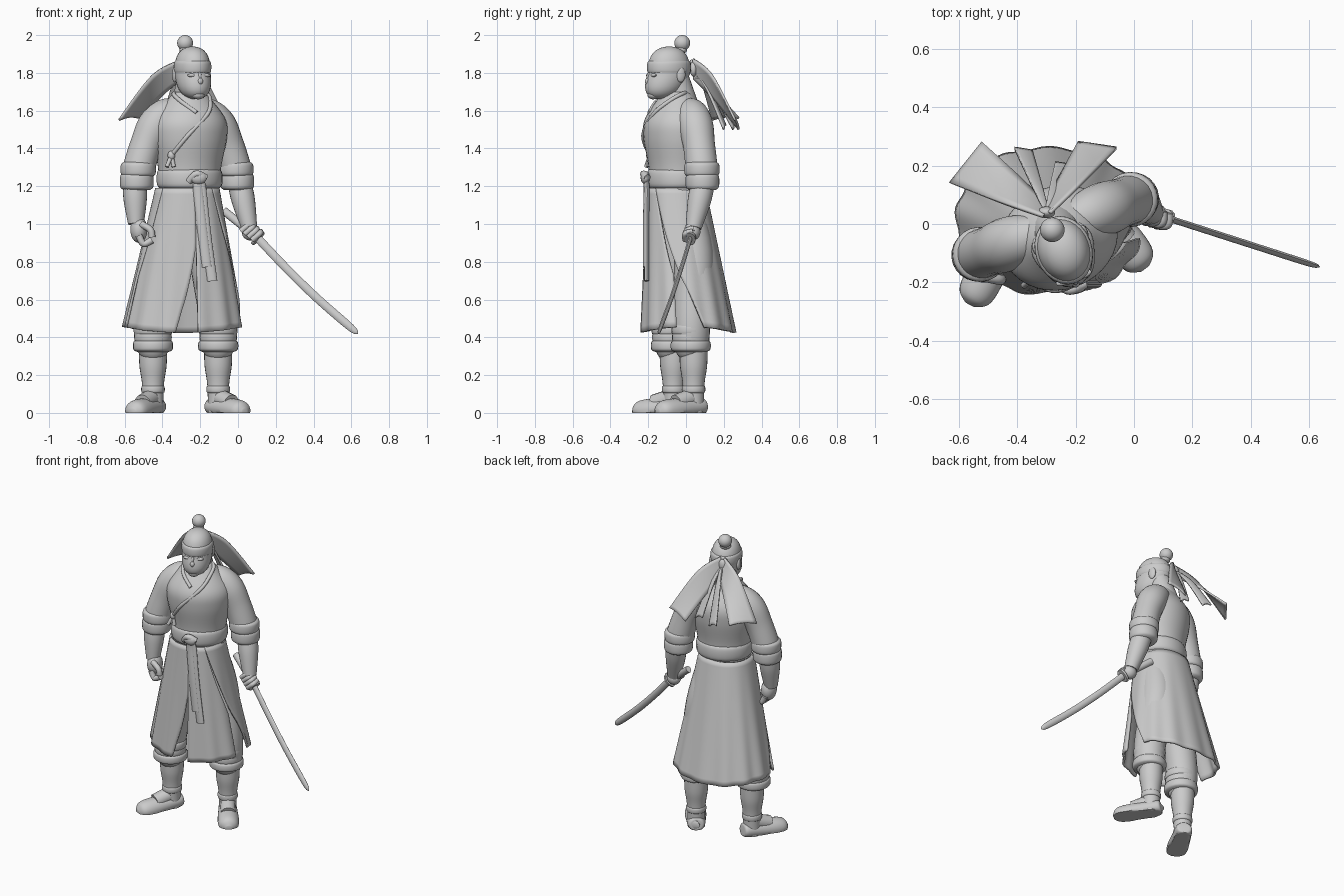
import bpy, bmesh, math
from mathutils import Vector, Matrix

cube = bpy.data.objects.get("Cube")
if cube:
    bpy.data.objects.remove(cube, do_unlink=True)

stone = bpy.data.materials.new("plain_grey")
stone.use_nodes = True
colour = (.6, .6, .6, 1)
stone.diffuse_color = colour
stone.node_tree.nodes["Principled BSDF"].inputs["Base Color"].default_value = colour

# The upper body is turned a little about the vertical
BODY = Matrix.Translation((-.27, -.01, 0)) @ Matrix.Rotation(math.radians(20), 4, 'Z')
WORLD = Matrix()
UP = Vector((0, 0, 1))
ACROSS = Vector((0, 1, 0))


def finish(name, bm, thickness=0):
    """Turn the bmesh into a smooth shaded object in the one material."""
    bmesh.ops.recalc_face_normals(bm, faces=bm.faces)
    mesh = bpy.data.meshes.new(name)
    bm.to_mesh(mesh)
    bm.free()
    mesh.materials.append(stone)
    part = bpy.data.objects.new(name, mesh)
    bpy.context.collection.objects.link(part)
    bpy.ops.object.select_all(action='DESELECT')
    part.select_set(True)
    bpy.context.view_layer.objects.active = part
    bpy.ops.object.shade_smooth_by_angle(angle=math.radians(50))
    if thickness:
        modifier = part.modifiers.new("thickness", 'SOLIDIFY')
        modifier.thickness = thickness
        modifier.offset = 0


def smooth(points, steps=6):
    """Pass a Catmull-Rom curve through tuples of any length."""
    ps = [Vector(p) for p in points]
    result = []
    for i in range(len(ps) - 1):
        a, b, c, d = ps[max(i - 1, 0)], ps[i], ps[i + 1], ps[min(i + 2, len(ps) - 1)]
        for k in range(steps):
            t = k / steps
            result.append(b + (c - a) * t / 2 + (a - b * 2.5 + c * 2 - d / 2) * t ** 2
                          + (b * 1.5 - a / 2 - c * 1.5 + d / 2) * t ** 3)
    return result + [ps[-1]]


def tube(name, points, flat=1, hint=ACROSS, frame=WORLD, sides=24):
    """Skin rings given as (x, y, z, radius); flat scales the second axis."""
    points = smooth(points)
    bm = bmesh.new()
    rings = []
    for i, p in enumerate(points):
        ahead, behind = points[min(i + 1, len(points) - 1)], points[max(i - 1, 0)]
        tangent = (ahead - behind).to_3d().normalized()
        side = tangent.cross(hint).normalized()
        other = side.cross(tangent) * flat
        ring = []
        for k in range(sides):
            a = math.tau * k / sides
            co = p.to_3d() + (side * math.cos(a) + other * math.sin(a)) * p[3]
            co.z = max(co.z, 0)
            ring.append(bm.verts.new(frame @ co))
        rings.append(ring)
    for low, high in zip(rings, rings[1:]):
        for k in range(sides):
            bm.faces.new((low[k], low[k - 1], high[k - 1], high[k]))
    bm.faces.new(rings[0])
    bm.faces.new(rings[-1])
    finish(name, bm)


def rod(name, points, radius, **options):
    tube(name, [(*p, radius) for p in points], sides=12, **options)


def roll(name, centre, radius, half, flat=1, frame=WORLD):
    """A rounded band around an upright limb."""
    x, y, z = centre
    tube(name, [(x, y, z + half * k, radius * f) for k, f in ((1, .8), (.6, 1), (-.6, 1), (-1, .8))],
         flat, frame=frame)


def ball(name, centre, size, frame=WORLD, shape=None):
    bm = bmesh.new()
    bmesh.ops.create_uvsphere(bm, u_segments=28, v_segments=18, radius=1,
                              matrix=Matrix.Translation(centre) @ Matrix.Diagonal((*size, 1)))
    for vert in bm.verts:
        if shape:
            shape(vert.co)
        vert.co = frame @ vert.co
    finish(name, bm)


def sheet(name, surface, columns, rows, thickness):
    """Cloth from a function of u across and v down."""
    bm = bmesh.new()
    grid = [[bm.verts.new(surface(u / columns, v / rows)) for u in range(columns + 1)]
            for v in range(rows + 1)]
    for upper, lower in zip(grid, grid[1:]):
        for u in range(columns):
            bm.faces.new((upper[u], upper[u + 1], lower[u + 1], lower[u]))
    finish(name, bm, thickness)


# Jacket, neck and belt
TORSO = [(0, -.04, z, radius) for z, radius in ((1.15, .16), (1.3, .17), (1.45, .2), (1.55, .195), (1.65, .125), (1.7, .08))]
TRUNK = .87
tube("jacket", TORSO, TRUNK, frame=BODY, sides=36)
tube("neck", [(0, 0, 1.6, .085), (0, -.05, 1.78, .07)], frame=BODY)
roll("belt", (0, -.04, 1.24), .173, .06, .9, BODY)


def on_torso(z, degrees):
    ring = min(smooth(TORSO, 30), key=lambda p: abs(p.z - z))
    a = math.radians(degrees)
    return ring.to_3d() + Vector((math.cos(a), math.sin(a) * TRUNK, 0)) * ring[3]


# Crossed collar and side fastening
for name, path in (("collar_over", ((1.69, 90), (1.69, 0), (1.65, -45), (1.58, -75), (1.47, -110), (1.36, -140))),
                   ("collar_under", ((1.69, 90), (1.69, 180), (1.65, 230), (1.59, 265)))):
    rod(name, [on_torso(*place) for place in path], .011, hint=UP, frame=BODY)
tie = on_torso(1.36, -140)
ball("jacket_knot", tie, (.02, .02, .025), BODY)
for sway in (-.03, .01):
    rod("jacket_tie", [tie, tie + Vector((sway, -.01, -.06))], .011, frame=BODY)


# Head with a square skull and forward jaw, its features, headband and bun
SKULL = Vector((0, -.085, 1.8))


def carve_skull(co):
    rise = (co.z - SKULL.z) / .14
    co.x *= 1 + .3 * rise * rise
    co.y = SKULL.y + (co.y - SKULL.y) * (1 + .25 * rise * rise) + .05 * min(0, rise)


ball("head", SKULL, (.093, .115, .14), BODY, carve_skull)
roll("headband", SKULL + UP * .03, .095, .04, 1.23, BODY)
for name, height, depth, size in (("nose", 1.755, .2, (.016, .02, .02)), ("nose_bridge", 1.78, .195, (.01, .016, .025)),
                                  ("lips", 1.72, .19, (.026, .014, .01)), ("chin", 1.685, .175, (.035, .03, .025))):
    ball(name, (0, -depth, height), size, BODY)
for s in (-1, 1):
    ball("brow", (s * .035, -.185, 1.787), (.03, .014, .01), BODY)
    ball("cheek", (s * .04, -.165, 1.75), (.025, .02, .02), BODY)
    ball("ear", (s * .087, -.05, 1.79), (.013, .025, .04), BODY)
ball("hair_bun", (-.28, -.02, 1.958), (.042, .042, .042))
ball("bun_base", (-.275, -.03, 1.92), (.035, .035, .02))

# Headband ribbons, each ending in a slanted edge; the broad ones twist
KNOT = Vector((-.3, .04, 1.82))
ball("headband_knot", KNOT, (.03, .02, .04))
for twist, corners in ((-1, ((-.63, .14, 1.55), (-.52, .28, 1.56))), (0, ((-.41, .26, 1.52), (-.35, .25, 1.5))),
                       (0, ((-.27, .21, 1.52), (-.21, .2, 1.5))), (1, ((-.19, .28, 1.5), (-.06, .26, 1.55)))):
    left, right = map(Vector, corners)
    spread = right - left
    middle = KNOT.lerp(left + spread / 2, .45) + UP * .035
    tilt = UP * .05 * twist
    edges = [smooth([KNOT + (spread * .1 + tilt) * side, middle + (spread * .3 + tilt) * side, end], 8)
             for side, end in ((-1, left), (1, right))]
    sheet("headband_ribbon", lambda u, v: edges[0][round(v * 16)].lerp(edges[1][round(v * 16)], u)
          + UP * .012 * math.sin(u * math.pi) * v, 6, 16, .012)

# Arms: sleeve, rolled cuff and forearm
for side, s, wrist in (("left", 1, (.06, .04, .98)), ("right", -1, (-.54, -.14, 1))):
    tube(side + "_sleeve", [(s * .05, 0, 1.61, .06), (s * .12, 0, 1.58, .085), (s * .18, 0, 1.52, .093),
                            (s * .23, 0, 1.42, .085), (s * .27, 0, 1.3, .085), (s * .28, 0, 1.24, .08)], frame=BODY)
    roll(side + "_cuff", (s * .275, 0, 1.29), .092, .04, frame=BODY)
    roll(side + "_cuff_edge", (s * .283, 0, 1.225), .088, .045, frame=BODY)
    elbow = BODY @ Vector((s * .295, 0, 1.22))
    wrist = Vector(wrist)
    tube(side + "_forearm", [(*elbow, .062), (*elbow.lerp(wrist, .4), .062), (*wrist, .042)])

# Right hand hangs half open
palm = Vector((-.525, -.14, .97))
ball("right_palm", palm, (.045, .055, .07))
for i in range(4):
    knuckle = palm + ACROSS * (i - 1.5) * .028 - UP * .03
    rod("right_finger", [knuckle, knuckle + Vector((.025, 0, -.045)), knuckle + Vector((.07, 0, -.025))], .018)
rod("right_thumb", [palm + Vector((.01, -.04, .03)), palm + Vector((.06, -.05, 0)), palm + Vector((.07, -.05, -.04))], .018)

# Sword held in the left fist
pommel, guard, tip = Vector((-.075, .08, 1.07)), Vector((.1, .025, .93)), Vector((.635, -.147, .42))
rod("sword_grip", [pommel, guard], .022, flat=.8)
rod("sword_guard", [guard, guard.lerp(tip, .02)], .045, flat=.65)
tube("sword_blade", [(*(guard.lerp(tip, t) - UP * .02 * math.sin(t * math.pi)), width)
                     for t, width in ((0, .022), (.3, .022), (.6, .022), (.93, .02), (1, .003))], .5, sides=8)
fist = pommel.lerp(guard, .8)
ball("left_palm", fist, (.045, .04, .045))
along = (guard - pommel).normalized()
for i in range(4):
    grip = fist + along * (i - 1.5) * .026
    rod("left_finger", [grip + Vector(step) for step in ((.025, .01, .025), (.02, -.03, .015), (-.02, -.03, -.02))], .015)


# Flared skirt with slits at the front and both sides
def on_skirt(degrees, t):
    a = math.radians(degrees)
    c, s = math.cos(a), math.sin(a)
    fold = 1 + .022 * t * math.sin(13 * a)
    return Vector((-.268 - .022 * t + (.163 + .15 * t) * fold * math.copysign(abs(c) ** .9, c),
                   -.052 + .062 * t + (.15 + .095 * t) * fold * math.copysign(abs(s) ** .9, s),
                   1.19 - .765 * t + .03 * t * c * c))


def panel(name, start, end, columns):
    sheet(name, lambda u, t: on_skirt(start(t) + (end(t) - start(t)) * u, t), columns, 24, .014)


panel("skirt_front_right", lambda t: 222 - 18 * min(1, 1.6 * t), lambda t: 282 - 30 * max(0, t - .4), 20)
panel("skirt_front_left", lambda t: 282, lambda t: 318 + 30 * min(1, 1.6 * t), 20)
panel("skirt_back", lambda t: -42 + 61 * t, lambda t: 222 - 30 * t, 60)

# Sash knot, bow and hanging ends that follow the skirt
knot = Vector((-.21, -.215, 1.245))
ball("sash_knot", knot, (.045, .025, .035))
rod("sash_bow", [knot + Vector(step) for step in ((-.05, .01, -.02), (-.01, -.01, .02), (.04, .01, 0))], .018)
for name, degrees, length in (("sash_long", 294, .65), ("sash_short", 288, .55)):
    drops = [on_skirt(degrees + 8 * k, length * k) - ACROSS * .015 for k in (0, .3, .6, 1)]
    rod(name, [knot] + drops, .027, flat=.5)

# Legs: gathered trousers, boots and feet
for side, x, y, hip, toe in (("right", -.45, -.065, -.35, (-.09, -.17, 0)), ("left", -.105, .04, -.19, (.115, -.155, 0))):
    tube(side + "_trouser", [(hip, -.03, 1.15, .09), (hip * .6 + x * .4, y, .85, .105),
                             (x, y - .01, .5, .1), (x, y - .01, .35, .09), (x, y, .3, .06)])
    for height, radius in ((.44, .1), (.4, .097), (.355, .104)):
        roll(side + "_trouser_fold", (x, y - .015, height), radius, .032)
    tube(side + "_boot", [(x, y, .35, .075), (x, y, .25, .072), (x, y, .15, .058), (x, y, 0, .053)])
    roll(side + "_boot_band", (x, y, .125), .061, .022)
    ankle, stride = Vector((x, y, 0)), Vector(toe)
    foot = [(t, radius) for t, radius in ((-.34, .02), (-.28, .05), (.2, .06), (.8, .066), (1.1, .055), (1.24, .02))]
    tube(side + "_foot", [(*(ankle + stride * t + UP * (.03 - .02 * t)), radius)
                          for t, radius in foot], .9, hint=UP)
    rod(side + "_instep", [ankle + UP * .085, ankle + stride * .6 + UP * .05], .048, hint=UP)
